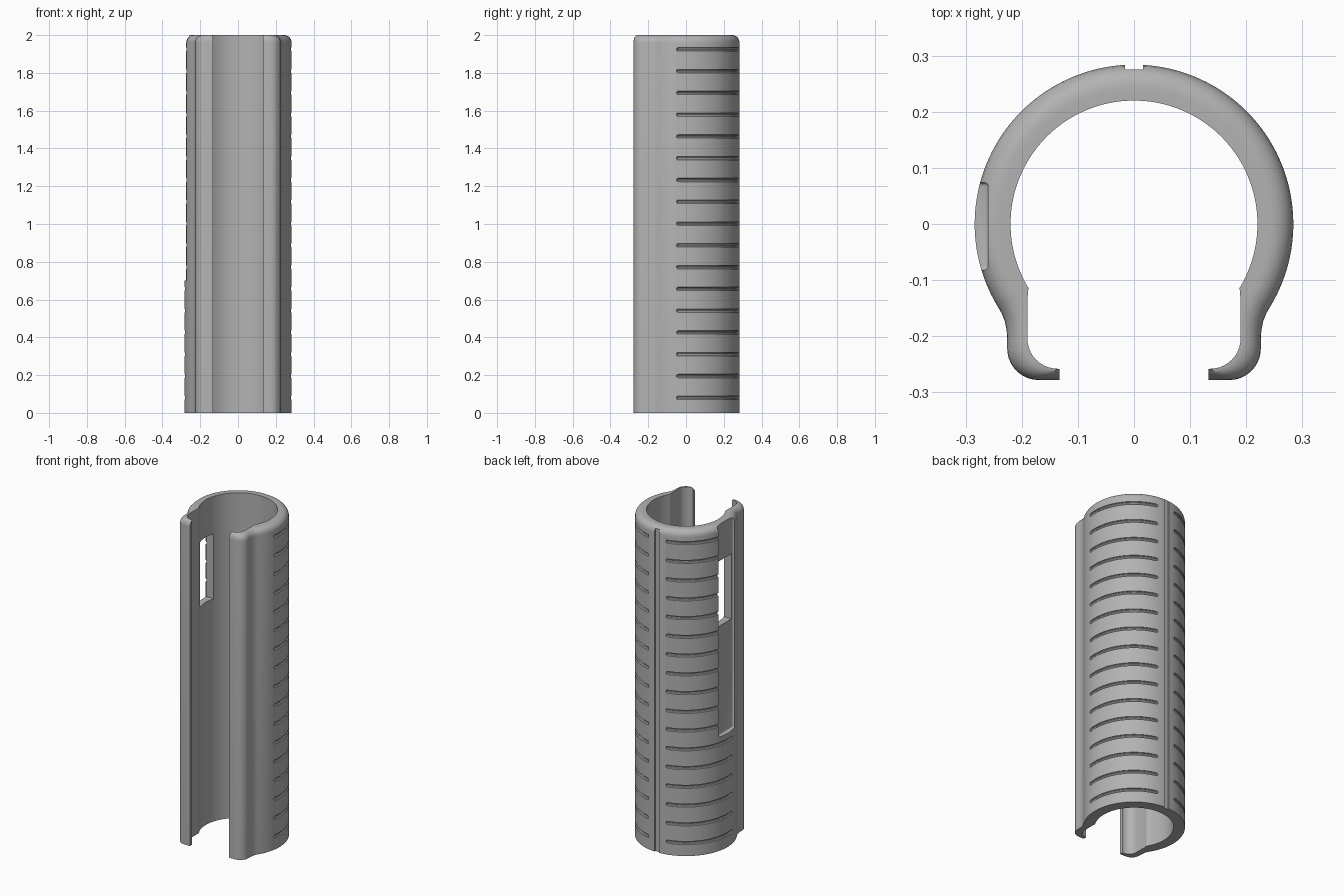
import bpy, bmesh
from math import sin, cos, pi, radians, sqrt
from mathutils import Vector

if "Cube" in bpy.data.objects:
    bpy.data.objects.remove(bpy.data.objects["Cube"], do_unlink=True)

HEIGHT, R_OUT, R_IN, FILLET, ACROSS = 2.0, 0.284, 0.22, 0.04, 10

grey = bpy.data.materials.new("plain grey")
grey.use_nodes = True
grey.diffuse_color = (0.45, 0.45, 0.45, 1)
grey.node_tree.nodes["Principled BSDF"].inputs["Base Color"].default_value = grey.diffuse_color


def make_object(name, bm):
    bmesh.ops.recalc_face_normals(bm, faces=bm.faces)
    mesh = bpy.data.meshes.new(name)
    bm.to_mesh(mesh)
    bm.free()
    mesh.materials.append(grey)
    obj = bpy.data.objects.new(name, mesh)
    bpy.context.collection.objects.link(obj)
    return obj


def arc(cx, cy, r, start, end, steps):
    angles = [radians(start + (end - start) * i / steps) for i in range(steps + 1)]
    return [Vector((cx + r * cos(a), cy + r * sin(a))) for a in angles]


def points(*pairs):
    return [Vector(p) for p in pairs]


# Half cross-section: round back, straight cheek, hooked lip
outer = (arc(0, 0, R_OUT, 90, -31.2, 50)
         + points((.236, -.159), (.230, -.174), (.227, -.190), (.226, -.206))
         + arc(.170, -.222, .056, 0, -90, 10) + points((.133, -.278)))
inner = (arc(0, 0, R_IN, 90, -31.2, 50)
         + points((.19, -.135), (.19, -.155), (.19, -.175), (.19, -.19))
         + arc(.136, -.204, .054, 0, -90, 10) + points((.133, -.258)))


def mirrored(half):
    return [Vector((-p.x, p.y)) for p in reversed(half[1:])] + half


# Sleeve body: a rounded top over a flat bottom
bm = bmesh.new()
columns = []
for o, i in zip(mirrored(outer), mirrored(inner)):
    thick = (o - i).length
    bottom, top = [], []
    for k in range(ACROSS + 1):
        t = (k / ACROSS) ** 1.5
        p = o.lerp(i, t)
        inset = max(0, FILLET - t * thick)
        drop = FILLET - sqrt(FILLET ** 2 - inset ** 2)
        top.append(bm.verts.new((p.x, p.y, HEIGHT - drop)))
    for p in (o, i):
        bottom.append(bm.verts.new((p.x, p.y, 0)))
    columns.append(bottom[:1] + top + bottom[1:])
for a, b in zip(columns, columns[1:]):
    n = len(a)
    for k in range(n):
        m = (k + 1) % n
        bm.faces.new((a[k], a[m], b[m], b[k]))
bm.faces.new(columns[0])
bm.faces.new(columns[-1])
sleeve = make_object("sleeve", bm)


def box(bm, low, high, bevel=0):
    made = bmesh.ops.create_cube(bm, size=1)["verts"]
    for v in made:
        v.co = [l if c < 0 else h for c, l, h in zip(v.co, low, high)]
    if bevel:
        edges = list({e for v in made for e in v.link_edges})
        bmesh.ops.bevel(bm, geom=edges, offset=bevel, segments=3, profile=.5, affect='EDGES')


def grip_groove(bm, z, start, end, radius=.01, steps=32):
    # Tube along the outer wall with rounded ends
    stations = [(start, .5), (start + .6, .87)]
    stations += [(start + 2 + (end - start - 4) * i / steps, 1) for i in range(steps + 1)]
    stations += [(end - .6, .87), (end, .5)]
    rings = []
    for angle, scale in stations:
        a = radians(angle)
        ring = []
        for j in range(10):
            q = 2 * pi * j / 10
            r = R_OUT + radius * scale * cos(q)
            ring.append(bm.verts.new((r * cos(a), r * sin(a), z + radius * scale * sin(q))))
        rings.append(ring)
    for a, b in zip(rings, rings[1:]):
        for j in range(10):
            m = (j + 1) % 10
            bm.faces.new((a[j], a[m], b[m], b[j]))
    bm.faces.new(rings[0])
    bm.faces.new(rings[-1])


def cut(cutter):
    cutter.hide_render = True
    mod = sleeve.modifiers.new(cutter.name, 'BOOLEAN')
    mod.operation, mod.solver, mod.object = 'DIFFERENCE', 'EXACT', cutter
    bpy.ops.object.select_all(action='DESELECT')
    bpy.context.view_layer.objects.active = sleeve
    sleeve.select_set(True)
    bpy.ops.object.modifier_apply(modifier=mod.name)
    bpy.data.objects.remove(cutter, do_unlink=True)


# Rows of grip grooves on both sides
bm = bmesh.new()
for row in range(17):
    z = .08 + row * .1153
    grip_groove(bm, z, -10, 78)
    grip_groove(bm, z, 102, 190)
cut(make_object("groove_cutter", bm))

# Channel along the spine
bm = bmesh.new()
box(bm, (-.016, .275, -.1), (.016, .4, 2.1))
cut(make_object("spine_cutter", bm))

# Flat recess on the right side, open at the top
bm = bmesh.new()
box(bm, (-.4, -.082, .7), (-.26, .074, 2.2), .007)
cut(make_object("recess_cutter", bm))

# Window through the recess
bm = bmesh.new()
box(bm, (-.4, -.07, 1.37), (-.15, .064, 1.77))
cut(make_object("window_cutter", bm))

bpy.ops.object.shade_smooth_by_angle(angle=radians(30))
